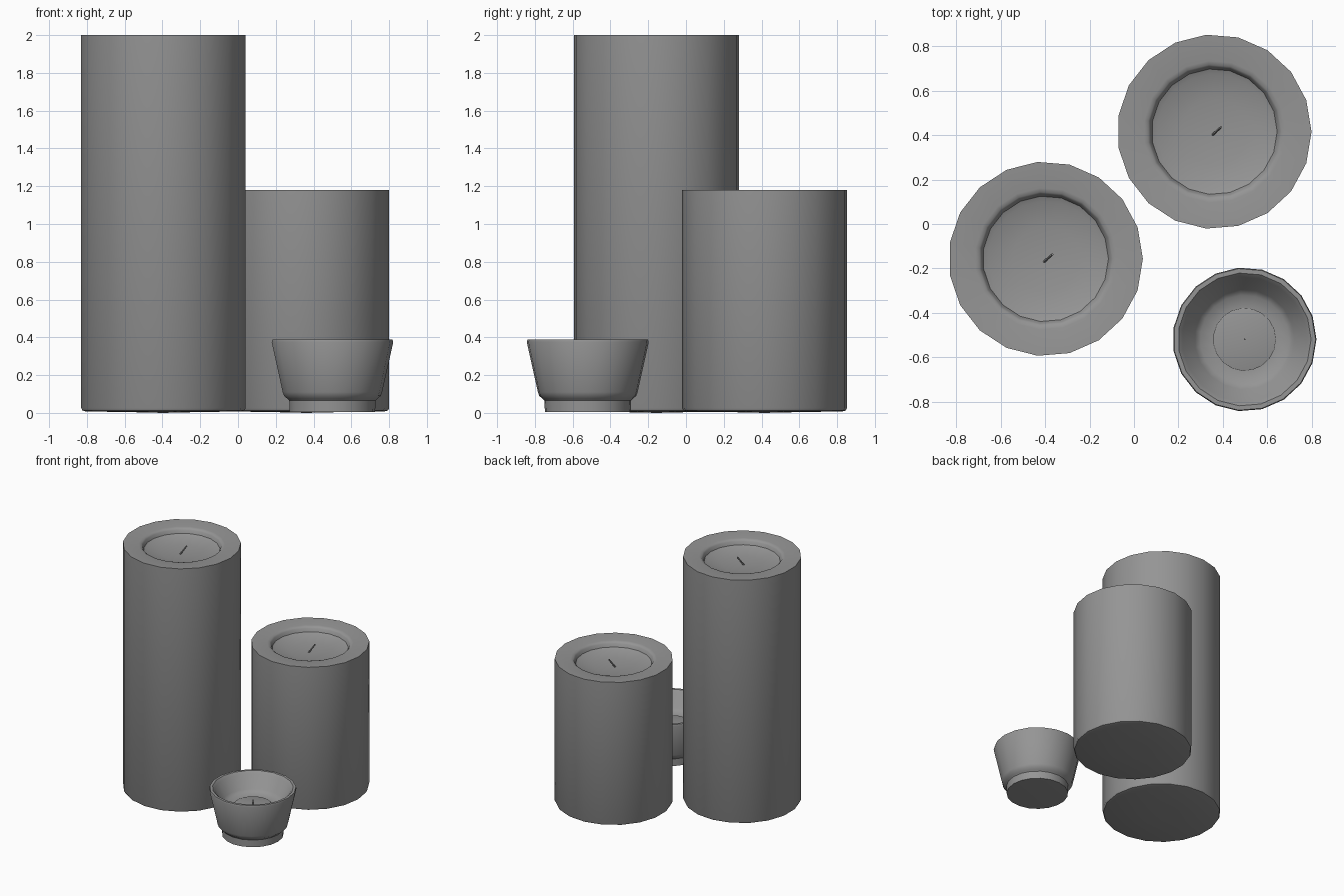
import bpy, bmesh, math
from mathutils import Vector

cube = bpy.data.objects.get("Cube")
if cube:
    bpy.data.objects.remove(cube, do_unlink=True)

grey = bpy.data.materials.new("plain_grey")
grey.use_nodes = True
colour = (0.3, 0.3, 0.3, 1)
grey.diffuse_color = colour
grey.node_tree.nodes["Principled BSDF"].inputs["Base Color"].default_value = colour

SIDES = 19


def finish(name, bm, location):
    bmesh.ops.recalc_face_normals(bm, faces=bm.faces)
    mesh = bpy.data.meshes.new(name)
    bm.to_mesh(mesh)
    bm.free()
    mesh.materials.append(grey)
    obj = bpy.data.objects.new(name, mesh)
    bpy.context.collection.objects.link(obj)
    obj.location = location
    bpy.ops.object.select_all(action='DESELECT')
    obj.select_set(True)
    bpy.context.view_layer.objects.active = obj
    bpy.ops.object.shade_smooth_by_angle(angle=math.radians(40))
    return obj


def lathe(name, profile, location):
    """Turn a (radius, height) profile about z; both ends lie on the axis."""
    bm = bmesh.new()
    verts = [bm.verts.new((r, 0, z)) for r, z in profile]
    edges = [bm.edges.new(pair) for pair in zip(verts, verts[1:])]
    bmesh.ops.spin(bm, geom=verts + edges, axis=(0, 0, 1), cent=(0, 0, 0),
                   angle=math.tau, steps=SIDES, use_merge=True)
    bmesh.ops.remove_doubles(bm, verts=bm.verts, dist=0.0005)
    return finish(name, bm, location)


def wick(name, base, tip, radius):
    """Thin six-sided rod from base to tip."""
    base, tip = Vector(base), Vector(tip)
    axis = tip - base
    bm = bmesh.new()
    bmesh.ops.create_cone(bm, cap_ends=True, segments=6, radius1=radius,
                          radius2=radius, depth=axis.length)
    turn = axis.to_track_quat('Z', 'Y').to_matrix()
    bmesh.ops.rotate(bm, verts=bm.verts, cent=(0, 0, 0), matrix=turn)
    return finish(name, bm, (base + tip) / 2)


def pillar_candle(name, x, y, top):
    # Slightly domed base, straight wall, flat rim and a dished wax pool
    lathe(name, [
        (0, 0), (0.12, 0.003), (0.415, 0.008), (0.432, 0.013), (0.438, 0.025),
        (0.438, top), (0.32, top - 0.006), (0.302, top - 0.01),
        (0.293, top - 0.02), (0.283, top - 0.045),
        (0.26, top - 0.055), (0.15, top - 0.072), (0, top - 0.08)], (x, y, 0))
    wick(name + "_wick", (x - 0.008, y - 0.014, top - 0.085),
         (x + 0.03, y + 0.02, top - 0.015), 0.006)


pillar_candle("tall_candle", -0.398, -0.157, 2.0)
pillar_candle("short_candle", 0.362, 0.416, 1.18)

# Small flared cup with a stepped foot and a hollow bowl
CUP = (0.498, -0.52, 0)
lathe("cup", [
    (0, 0.004), (0.2, 0.004), (0.228, 0.006), (0.23, 0.065), (0.24, 0.075),
    (0.258, 0.09), (0.265, 0.11), (0.324, 0.375), (0.32, 0.388),
    (0.3, 0.388), (0.282, 0.37), (0.225, 0.27), (0.2, 0.25),
    (0.145, 0.243), (0, 0.235)], CUP)

# Wax disc and upright wick inside the cup
lathe("cup_wax", [(0, 0.23), (0.142, 0.23), (0.142, 0.25), (0.136, 0.252), (0, 0.25)], CUP)
wick("cup_wick", (CUP[0], CUP[1], 0.245), (CUP[0], CUP[1], 0.29), 0.004)
